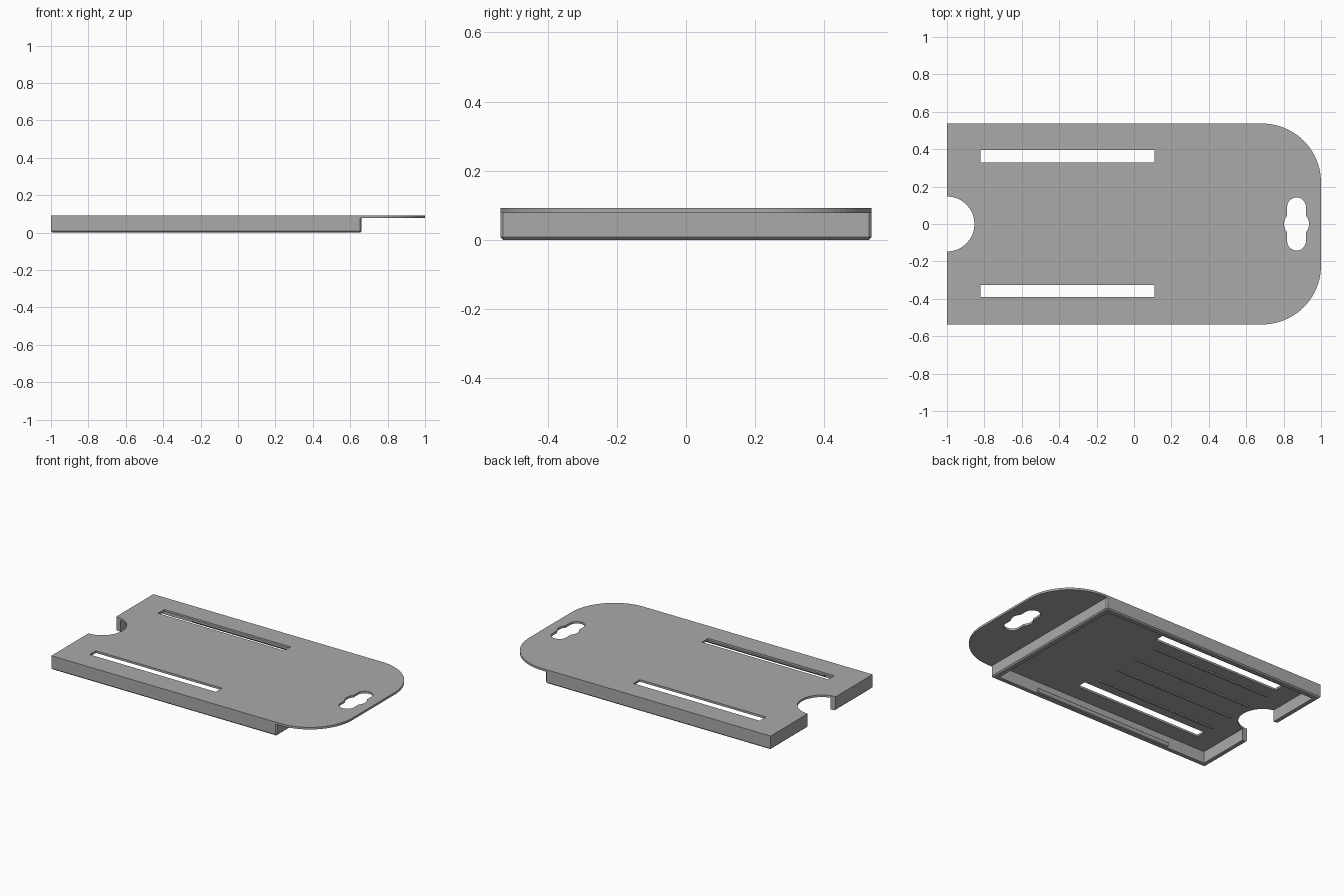
import bpy, bmesh, math

if "Cube" in bpy.data.objects:
    bpy.data.objects.remove(bpy.data.objects["Cube"])

W = 0.537            # half width
TOP, UNDER = 0.092, 0.078
TRAY_END = 0.66
WALL = 0.035

grey = bpy.data.materials.new("mid grey")
grey.diffuse_color = (0.40, 0.40, 0.40, 1)
grey.use_nodes = True
grey.node_tree.nodes["Principled BSDF"].inputs["Base Color"].default_value = grey.diffuse_color


def prism(name, pts, z0, z1):
    """Extrude a counter-clockwise outline from z0 to z1."""
    bm = bmesh.new()
    face = bm.faces.new([bm.verts.new((x, y, z0)) for x, y in pts])
    ext = bmesh.ops.extrude_face_region(bm, geom=[face])
    top = [v for v in ext["geom"] if isinstance(v, bmesh.types.BMVert)]
    bmesh.ops.translate(bm, vec=(0, 0, z1 - z0), verts=top)
    bmesh.ops.recalc_face_normals(bm, faces=bm.faces)
    mesh = bpy.data.meshes.new(name)
    bm.to_mesh(mesh)
    bm.free()
    obj = bpy.data.objects.new(name, mesh)
    bpy.context.collection.objects.link(obj)
    mesh.materials.append(grey)
    return obj


def rect(x0, x1, y0, y1):
    return [(x0, y0), (x1, y0), (x1, y1), (x0, y1)]


def arc(cx, cy, r, a0, a1, n=20):
    return [(cx + r * math.cos(math.radians(a0 + (a1 - a0) * i / n)),
             cy + r * math.sin(math.radians(a0 + (a1 - a0) * i / n))) for i in range(n + 1)]


def apply_modifiers(obj):
    bpy.ops.object.select_all(action='DESELECT')
    obj.select_set(True)
    bpy.context.view_layer.objects.active = obj
    bpy.ops.object.convert(target='MESH')


def cut(obj, *outlines):
    """Cut vertical holes of the given outlines through an object."""
    cutters = [prism("cutter", o, -0.1, 0.2) for o in outlines]
    for c in cutters:
        c.hide_render = True
        mod = obj.modifiers.new("hole", 'BOOLEAN')
        mod.operation, mod.solver, mod.object = 'DIFFERENCE', 'EXACT', c
    apply_modifiers(obj)
    for c in cutters:
        bpy.data.objects.remove(c)


# Thumb notch, strap slots and hanging hole outlines
notch = arc(-1, 0, 0.147, 0, 360, 64)[:-1]
slots = [rect(-0.82, 0.11, 0.33, 0.396), rect(-0.82, 0.11, -0.39, -0.325)]
hx, hr, big = 0.869, 0.05, 0.067
a = math.degrees(math.acos(hr / big))
hole = (arc(hx, 0, big, -a, a, 10) + arc(hx, 0.092, hr, 0, 180)
        + arc(hx, 0, big, 180 - a, 180 + a, 10) + arc(hx, -0.092, hr, 180, 360))

# Back plate with rounded hanging end
r = 0.315
plate = prism("back_plate", [(-1, -W)] + arc(1 - r, -W + r, r, -90, 0)
              + arc(1 - r, W - r, r, 0, 90) + [(-1, W)], UNDER, TOP)
cut(plate, notch, hole, *slots)

# Tray wall: chamfered block, hollowed and notched
wall = prism("tray_wall", rect(-1, TRAY_END, -W, W), 0, UNDER)
bm = bmesh.new()
bm.from_mesh(wall.data)
edges = [e for e in bm.edges if all(v.co.z < 0.001 for v in e.verts)
         or all(v.co.x > 0.6 for v in e.verts) and abs(e.verts[0].co.z - e.verts[1].co.z) > 0.01]
bmesh.ops.bevel(bm, geom=edges, offset=0.008, segments=1, affect='EDGES')
bm.to_mesh(wall.data)
bm.free()
cut(wall, rect(-1 + WALL, TRAY_END - WALL, -W + WALL, W - WALL), notch)

# Thin ribs on the tray floor
for i, y in enumerate((-0.25, -0.083, 0.083, 0.25)):
    prism(f"floor_rib_{i + 1}", rect(-0.82, 0.06, y - 0.007, y + 0.007), UNDER - 0.008, UNDER + 0.002)

# Rounded snap ridges along the inside of the long walls
for side, name in ((-1, "front"), (1, "back")):
    bpy.ops.mesh.primitive_cylinder_add(vertices=16, radius=0.014, depth=1.01,
                                        location=(-0.175, side * (W - WALL), 0.02),
                                        rotation=(0, math.pi / 2, 0))
    ridge = bpy.context.object
    ridge.name = f"snap_ridge_{name}"
    ridge.data.materials.append(grey)
    bpy.ops.object.shade_smooth_by_angle()
